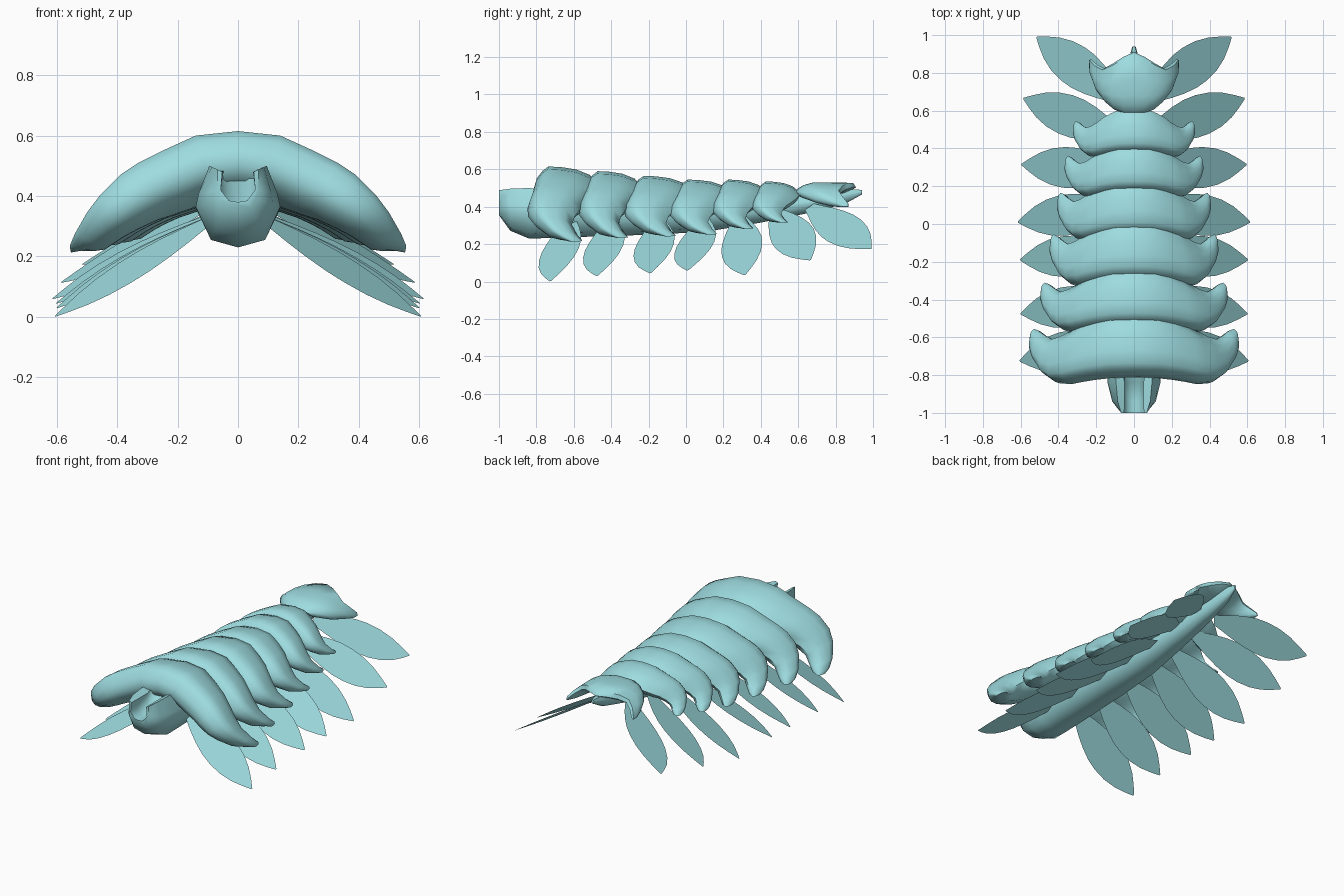
import bpy, bmesh, math
from mathutils import Vector

if "Cube" in bpy.data.objects:
    bpy.data.objects.remove(bpy.data.objects["Cube"])

teal = bpy.data.materials.new("pale_teal")
teal.diffuse_color = (0.342, 0.716, 0.745, 1)
teal.use_nodes = True
teal.node_tree.nodes["Principled BSDF"].inputs["Base Color"].default_value = teal.diffuse_color


def make_object(name, verts, faces, smooth=None):
    mesh = bpy.data.meshes.new(name)
    mesh.from_pydata(verts, [], faces)
    bm = bmesh.new()
    bm.from_mesh(mesh)
    bmesh.ops.recalc_face_normals(bm, faces=bm.faces)
    bm.to_mesh(mesh)
    bm.free()
    mesh.materials.append(teal)
    obj = bpy.data.objects.new(name, mesh)
    bpy.context.collection.objects.link(obj)
    if smooth:
        bpy.ops.object.select_all(action='DESELECT')
        obj.select_set(True)
        bpy.context.view_layer.objects.active = obj
        bpy.ops.object.shade_smooth_by_angle(angle=math.radians(smooth))
    return obj


def loft(name, rings, smooth):
    """Skin a row of closed rings and cap both ends."""
    n = len(rings[0])
    verts = [p for ring in rings for p in ring]
    faces = [(r * n + i, r * n + (i + 1) % n, (r + 1) * n + (i + 1) % n, (r + 1) * n + i)
             for r in range(len(rings) - 1) for i in range(n)]
    faces += [tuple(range(n)), tuple(range(len(verts) - n, len(verts)))]
    return make_object(name, verts, faces, smooth)


# Back plates: teardrop section (front-to-rear, inner-to-outer) swept over an arch
SECTION = [(0, .5), (.04, .72), (.12, .89), (.21, 1), (.4, .985), (.62, .93), (.82, .8), (1, .5),
           (.92, .25), (.7, .02), (.4, .03), (.1, .26)]
TAIL_SECTION = [(0, .45), (.04, .62), (.14, .84), (.3, 1), (.6, 1), (.95, .97), (1, .7),
                (.85, .4), (.55, .15), (.25, .05), (.07, .2)]


def plate(name, half, section=SECTION):
    """half: stations (x, outer z, front y, rear y, thickness) from the middle to the tip."""
    stations = [(-s[0],) + s[1:] for s in reversed(half[1:])] + half
    rings = []
    for k, (x, z, front, rear, thick) in enumerate(stations):
        a, b = stations[max(k - 1, 0)], stations[min(k + 1, len(stations) - 1)]
        tangent = Vector((b[0] - a[0], b[1] - a[1])).normalized()
        inward = Vector((tangent.y, -tangent.x))
        rings.append([(x + inward.x * thick * (1 - h), front + (rear - front) * f,
                       z + inward.y * thick * (1 - h)) for f, h in section])
    loft(name, rings, 60)


ARCH = [(0, .615, -.812, -.45, .225), (.14, .60, -.815, -.455, .225), (.25, .55, -.825, -.49, .22),
        (.33, .51, -.837, -.525, .21), (.39, .47, -.847, -.56, .2), (.455, .405, -.845, -.595, .175),
        (.50, .345, -.81, -.61, .15), (.54, .275, -.74, -.58, .115), (.557, .235, -.675, -.56, .085),
        (.553, .213, -.63, -.555, .045)]
# half width, front y, tip y, top z, tip z
PLATES = [(.56, -.812, -.555, .615, .205), (.50, -.54, -.31, .59, .225), (.45, -.295, -.055, .565, .235),
          (.41, -.055, .165, .545, .245), (.37, .17, .36, .545, .275), (.325, .378, .545, .535, .31)]
for i, (w, front, tip, top, low) in enumerate(PLATES):
    sx, sy, sz = w / .56, (tip - front) / .257, (top - low) / .41
    plate(f"back_plate_{i + 1}",
          [(x * sx, low + (z - .205) * sz, front + (f + .812) * sy, front + (r + .812) * sy, t * sx)
           for x, z, f, r, t in ARCH])

# Tail plate: flatter shield with two rear points
plate("tail_plate", [(0, .53, .583, .91, .09), (.06, .528, .587, .885, .09), (.12, .515, .605, .85, .09),
                     (.17, .49, .64, .825, .08), (.21, .455, .69, .845, .065),
                     (.235, .42, .77, .87, .045), (.238, .40, .82, .87, .02)], TAIL_SECTION)

# Body: tapering solid whose front end is a trough between two raised prongs
TROUGH = [(0, .23), (.09, .255), (.14, .365), (.13, .41), (.095, .5), (.05, .48), (.057, .42), (.03, .385), (0, .38)]
NOSE = [(0, .355), (.045, .36), (.065, .39), (.068, .42), (.068, .488), (.052, .48), (.057, .42), (.03, .385), (0, .38)]
SOLID = TROUGH[:5] + [(.07, .5), (.045, .5), (.02, .5), (0, .5)]


def body_ring(profile, y, sx=1.0, low=.23, high=.5):
    pts = [(x * sx, y, low + (z - .23) * (high - low) / .27) for x, z in profile]
    return pts + [(-x, yy, z) for x, yy, z in reversed(pts[1:-1])]


mid = [((a[0] + 2 * b[0]) / 3, (a[1] + 2 * b[1]) / 3) for a, b in zip(NOSE, TROUGH)]
rings = [body_ring(NOSE, -1), body_ring(mid, -.94), body_ring(TROUGH, -.84)]
for y, sx, low, high in [(-.74, 1, .232, .49), (-.6, 1, .237, .48), (-.2, .92, .25, .46), (.1, .8, .265, .45),
                         (.4, .6, .315, .45), (.65, .42, .365, .46), (.85, .25, .415, .495), (.94, .06, .465, .49)]:
    rings.append(body_ring(SOLID, y, sx, low, high))
loft("body", rings, 55)

# Paddle legs: thin flat leaves in mirrored pairs (root y, root z, tip, upward tilt of the rear edge)
LEGS = [(-.62, .335, (.605, -.725, .002), .3), (-.40, .335, (.60, -.475, .03), .3),
        (-.15, .335, (.602, -.19, .045), .3), (.09, .34, (.614, .01, .06), .3),
        (.28, .35, (.595, .315, .035), .35), (.47, .38, (.585, .665, .115), .5),
        (.66, .40, (.515, .99, .175), .55)]
WIDTHS = [(0, .03), (.1, .05), (.2, .072), (.32, .093), (.45, .107), (.57, .108), (.7, .096),
          (.82, .07), (.92, .036), (1, .004)]
for i, (ry, rz, tip, tilt) in enumerate(LEGS):
    for side, label in ((1, "right"), (-1, "left")):
        root, end = Vector((.07 * side, ry, rz)), Vector((tip[0] * side, tip[1], tip[2]))
        axis = end - root
        across = Vector((-axis.y, axis.x, 0)).normalized() * side
        across.z = tilt
        verts = [root + axis * s + across * w * d for s, w in WIDTHS for d in (-1, 1)]
        faces = [(2 * k, 2 * k + 2, 2 * k + 3, 2 * k + 1) for k in range(len(WIDTHS) - 1)]
        make_object(f"paddle_leg_{i + 1}_{label}", verts, faces)
